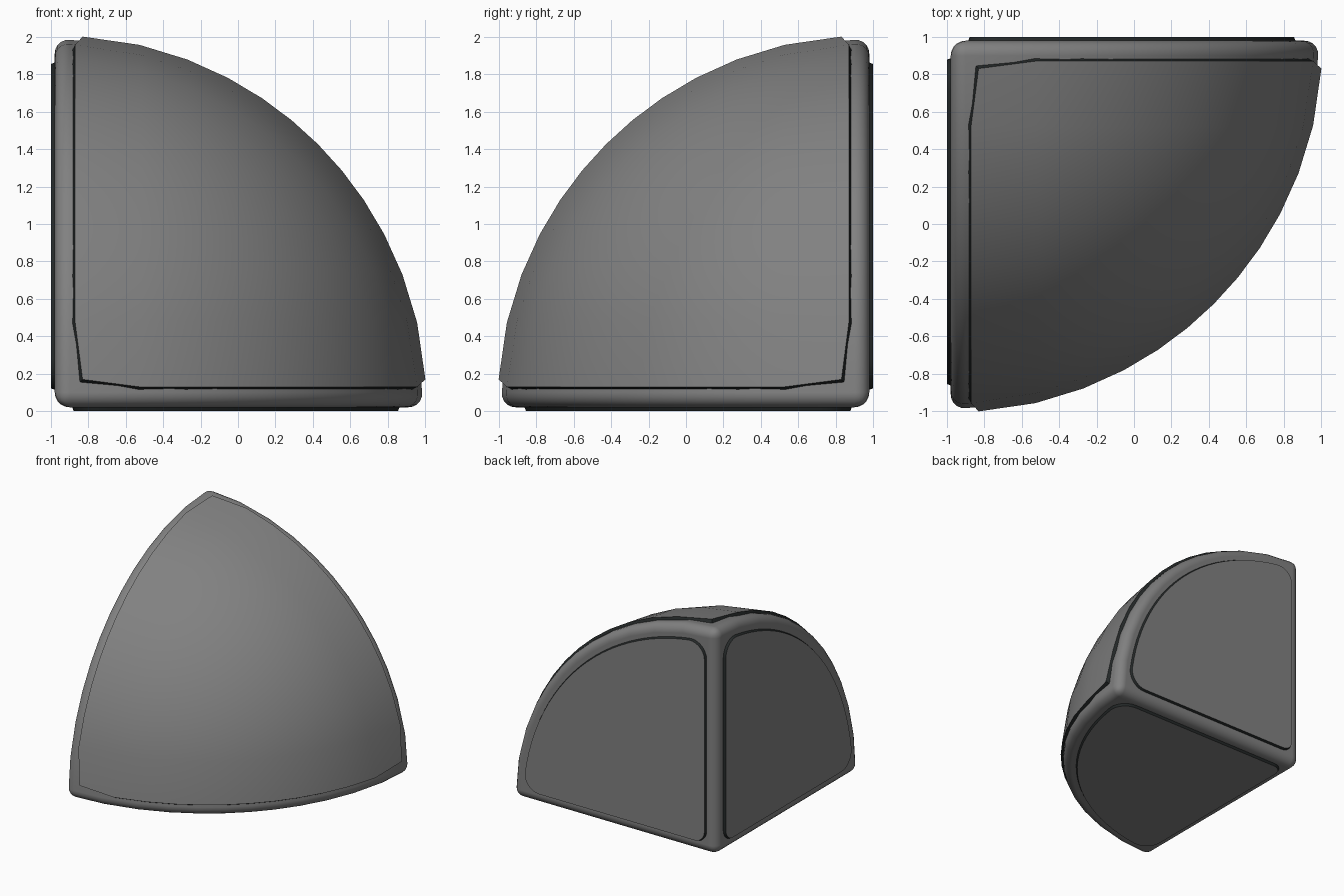
import bpy, bmesh, math
from mathutils import Vector

if "Cube" in bpy.data.objects:
    bpy.data.objects.remove(bpy.data.objects["Cube"])

N = 12          # grid divisions along each curved edge
C = 0.02        # sphere centre offset from the square corner


def material(name, rgb):
    m = bpy.data.materials.new(name)
    m.diffuse_color = (*rgb, 1)
    m.use_nodes = True
    m.node_tree.nodes["Principled BSDF"].inputs["Base Color"].default_value = m.diffuse_color
    return m


GREY = material("mid grey", (0.22, 0.22, 0.22))
DARK = material("dark seam", (0.018, 0.022, 0.022))


def place(u, v, w):
    # corner space (distances from the square corner) to world space
    return Vector((-1 + u, 1 - v, w))


def finish(bm, name):
    bmesh.ops.recalc_face_normals(bm, faces=bm.faces)
    me = bpy.data.meshes.new(name)
    bm.to_mesh(me)
    bm.free()
    me.materials.append(GREY)
    me.materials.append(DARK)
    ob = bpy.data.objects.new(name, me)
    bpy.context.collection.objects.link(ob)
    bpy.context.view_layer.objects.active = ob
    ob.select_set(True)
    bpy.ops.object.shade_smooth_by_angle(angle=math.radians(35))
    ob.select_set(False)
    return ob


def weight(i, edge, span):
    # sine of a warped angle, so steps are finer in the middle
    if i == 0:
        return edge
    s = 2 * i / N - 1
    return math.sin(math.radians(45 + span * (0.8 * s + 0.2 * s ** 3)))


def sphere_patch(bm, radius, edge, tip, span):
    # triangular grid covering one eighth of a sphere
    grid = {}
    for i in range(N + 1):
        for j in range(N + 1 - i):
            ids = (i, j, N - i - j)
            e = tip if ids.count(0) == 2 else edge
            d = Vector([weight(k, e, span) for k in ids]).normalized() * radius
            grid[i, j] = bm.verts.new(place(*(d + Vector((C, C, C)))))
    for i in range(N):
        for j in range(N - i):
            bm.faces.new((grid[i, j], grid[i + 1, j], grid[i, j + 1]))
            if i + j < N - 1:
                bm.faces.new((grid[i + 1, j], grid[i + 1, j + 1], grid[i, j + 1]))
    sides = ([grid[0, k] for k in range(N + 1)],
             [grid[k, N - k] for k in range(N + 1)],
             [grid[N - k, 0] for k in range(N + 1)])
    return sides


# Body: eighth of a ball with rounded edges
bm = bmesh.new()
sides = sphere_patch(bm, 1.978, 0.0, 0.0, 45)
centre = bm.verts.new(place(C, C, C))
for s in sides:
    bm.faces.new([centre] + s)
bmesh.ops.recalc_face_normals(bm, faces=bm.faces)
sharp = [e for e in bm.edges if e.calc_face_angle(0) > math.radians(50)]
bmesh.ops.bevel(bm, geom=sharp, offset=0.08, offset_type='OFFSET', segments=5,
                profile=0.5, affect='EDGES', clamp_overlap=True)
body = finish(bm, "body")
body.modifiers.new("even shading", 'WEIGHTED_NORMAL').keep_sharp = True

# Curved outer panel with a dark sloping rim
bm = bmesh.new()
sides = sphere_patch(bm, 1.993, 0.055, 0.075, 40.7)
ring = [v for s in sides for v in s[:-1]]
low = []
for v in ring:
    d = Vector((v.co.x + 1, 1 - v.co.y, v.co.z)) - Vector((C, C, C))
    p = [c - 0.016 if c < 0.2 else c * 0.985 for c in d]
    low.append(bm.verts.new(place(*(c + C for c in p))))
for k in range(len(ring)):
    n = (k + 1) % len(ring)
    bm.faces.new((ring[k], ring[n], low[n], low[k])).material_index = 1
finish(bm, "curved_panel")


def arc(cx, cy, r, a0, a1, steps):
    return [(cx + r * math.cos(a0 + (a1 - a0) * k / steps),
             cy + r * math.sin(a0 + (a1 - a0) * k / steps)) for k in range(steps + 1)]


def sector(inset):
    # quarter-disc outline with three rounded corners
    rc, rt, edge, big = 0.11, 0.15, 0.11, 1.865
    t = edge + rt - C                      # tip circle distance from the edge
    a = math.asin(t / (big - rt))
    far = (big - rt) * math.cos(a)
    q = math.pi / 2
    pts = arc(edge + rc, edge + rc, rc - inset, 2 * q, 3 * q, 6)
    pts += arc(C + far, C + t, rt - inset, -q, a, 7)
    pts += arc(C, C, big - inset, a, q - a, 24)[1:-1]
    pts += arc(C + t, C + far, rt - inset, q - a, 2 * q, 7)
    return pts


# Three flat side panels, each raised with a dark rim
for axis, name in enumerate(("left_panel", "back_panel", "bottom_panel")):
    bm = bmesh.new()
    loops = []
    for depth, inset in ((0.028, 0.0), (0.0, 0.012)):
        loop = []
        for a, b in sector(inset):
            p = [a, b]
            p.insert(axis, depth)
            loop.append(bm.verts.new(place(*p)))
        loops.append(loop)
    base, top = loops
    bm.faces.new(top)
    for k in range(len(top)):
        n = (k + 1) % len(top)
        bm.faces.new((base[k], base[n], top[n], top[k])).material_index = 1
    bm.faces.new(base).material_index = 1
    finish(bm, name)
